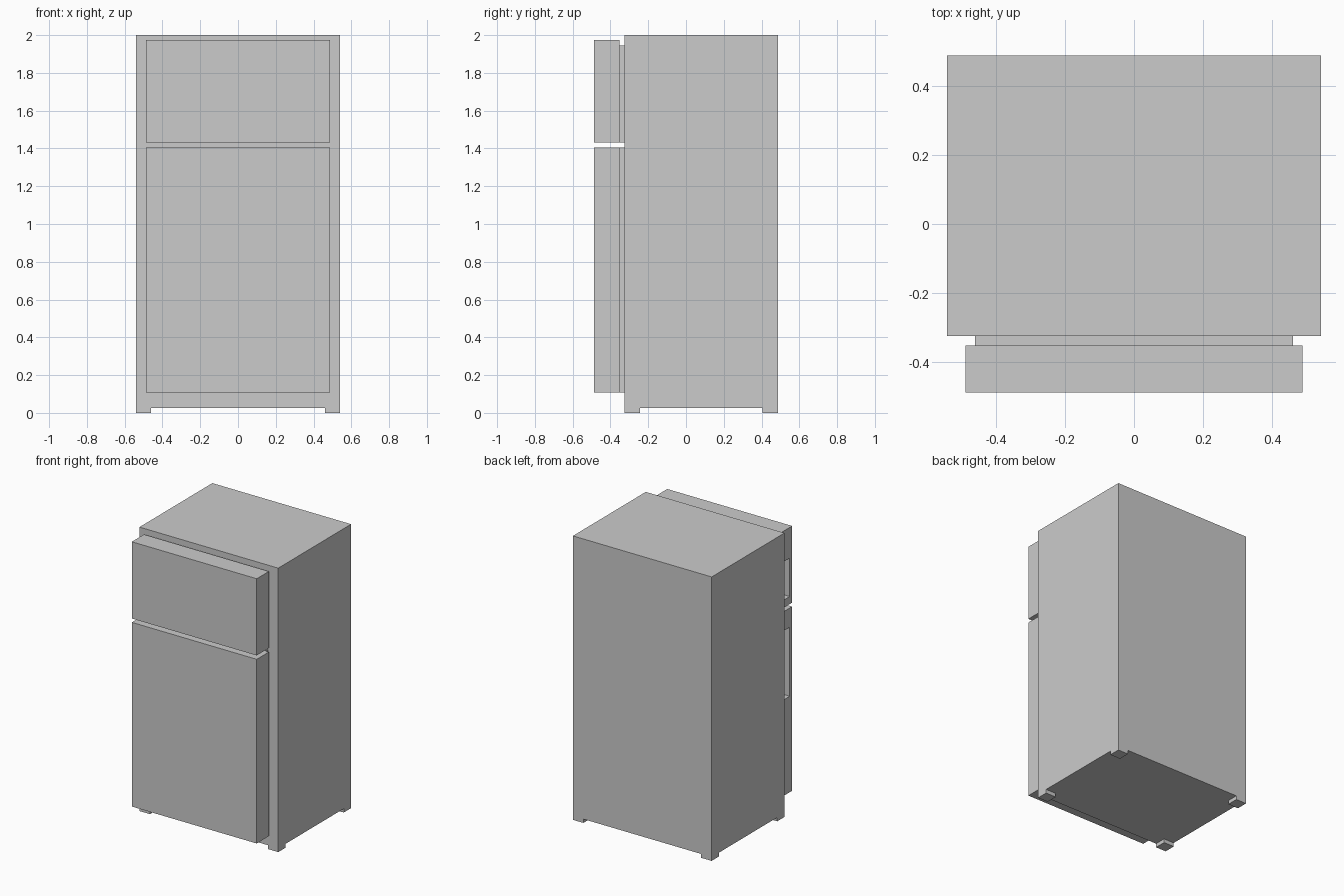
import bpy
import bmesh

if "Cube" in bpy.data.objects:
    bpy.data.objects.remove(bpy.data.objects["Cube"])

U = 2 / 74  # the whole model sits on this grid step


def box(name, x, y, z):
    """Box from (min, max) ranges given in grid steps."""
    bm = bmesh.new()
    bmesh.ops.create_cube(bm, size=1)
    for v in bm.verts:
        v.co = [U * ((a + b) / 2 + c * (b - a)) for (a, b), c in zip((x, y, z), v.co)]
    mesh = bpy.data.meshes.new(name)
    bm.to_mesh(mesh)
    bm.free()
    obj = bpy.data.objects.new(name, mesh)
    bpy.context.collection.objects.link(obj)
    return obj


def door(name, z, seal_z, grip_z):
    """Door slab with a grip pocket in its left edge, and the seal behind it."""
    slab = box(name + "_door", (-18, 18), (-18, -13), z)
    cutter = box(name + "_grip_cutter", (-19, -16), (-17, -14), grip_z)
    mod = slab.modifiers.new("grip", 'BOOLEAN')
    mod.operation = 'DIFFERENCE'
    mod.solver = 'EXACT'
    mod.object = cutter
    bpy.context.view_layer.objects.active = slab
    bpy.ops.object.modifier_apply(modifier=mod.name)
    bpy.data.objects.remove(cutter)
    box(name + "_door_seal", (-17, 17), (-13, -12), seal_z)


# Cabinet
box("cabinet", (-20, 20), (-12, 18), (1, 74))

# Feet at the four corners
for side, x in (("left", (-20, -17)), ("right", (17, 20))):
    for end, y in (("front", (-12, -9)), ("back", (15, 18))):
        box(f"{end}_{side}_foot", x, y, (0, 1))

# Freezer and fridge doors
door("freezer", (53, 73), (53, 72), (55, 65))
door("fridge", (4, 52), (4, 52), (29, 47))
